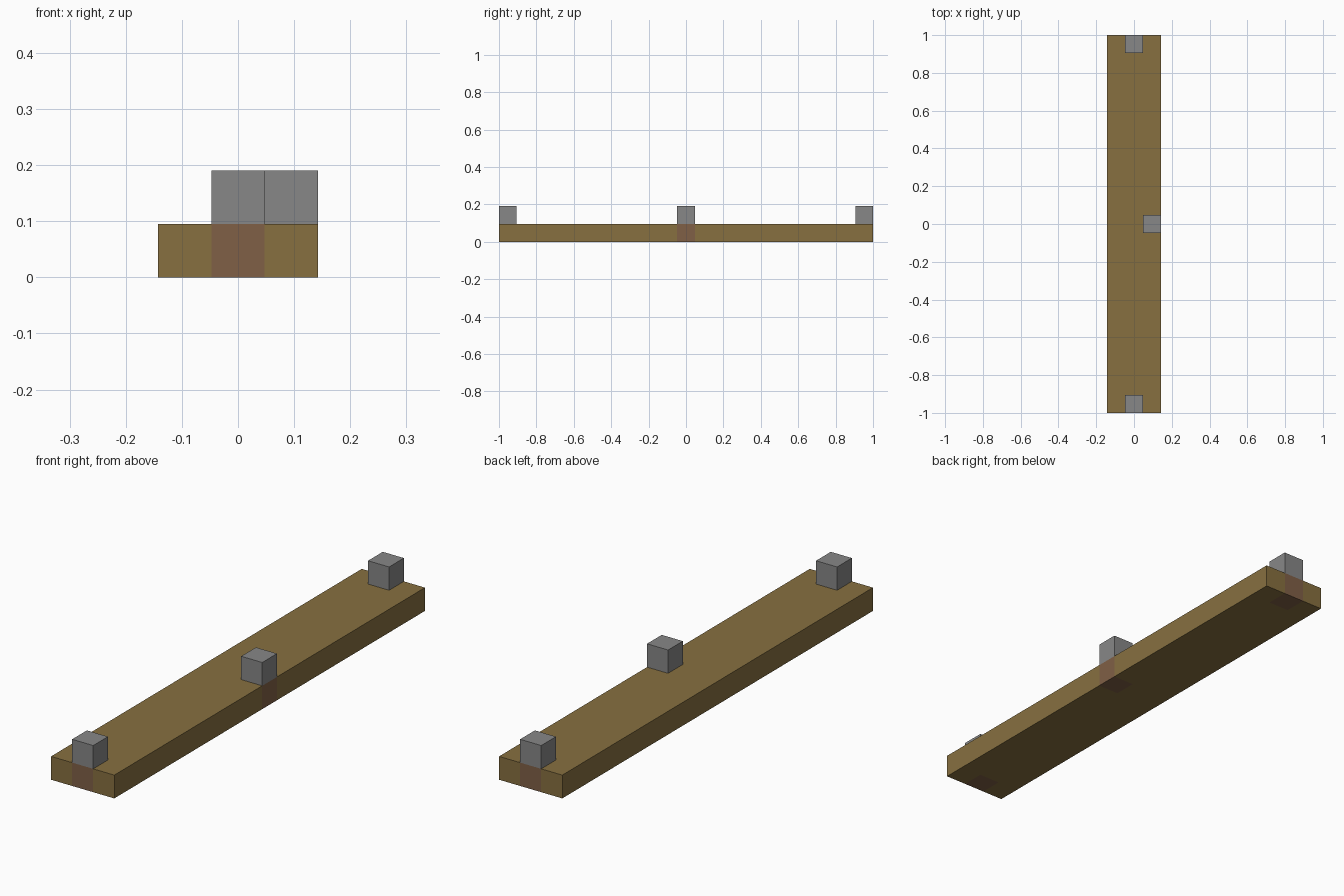
import bpy, bmesh
from mathutils import Vector

cube = bpy.data.objects.get("Cube")
if cube:
    bpy.data.objects.remove(cube, do_unlink=True)


def material(name, rgb):
    m = bpy.data.materials.new(name)
    m.use_nodes = True
    m.diffuse_color = (*rgb, 1)
    m.node_tree.nodes["Principled BSDF"].inputs["Base Color"].default_value = (*rgb, 1)
    return m


wood = material("wood_brown", (0.242, 0.162, 0.051))
stain = material("reddish_brown", (0.216, 0.117, 0.061))
grey = material("block_grey", (0.242, 0.242, 0.242))

HALF_W, HALF_L, SIZE = 0.1425, 1.0, 0.095
HALF = SIZE / 2

# Block centres: one at each end, one on the left edge
spots = {
    "front_block": (0, HALF - HALF_L),
    "back_block": (0, HALF_L - HALF),
    "side_block": (HALF_W - HALF, 0),
}


def box(name, center, size, mats, edit=None):
    bm = bmesh.new()
    bmesh.ops.create_cube(bm, size=1)
    for v in bm.verts:
        v.co = Vector(center) + v.co * Vector(size)
    if edit:
        edit(bm)
    mesh = bpy.data.meshes.new(name)
    bm.to_mesh(mesh)
    bm.free()
    for m in mats:
        mesh.materials.append(m)
    obj = bpy.data.objects.new(name, mesh)
    bpy.context.collection.objects.link(obj)
    return obj


# Cut the plank along the block edges and stain the sides and underside there
def stain_under_blocks(bm):
    cuts = {(a, round(c[a] + s * HALF, 4)) for c in spots.values() for a in (0, 1) for s in (-1, 1)}
    for axis, pos in sorted(cuts):
        if pos >= (HALF_W, HALF_L)[axis] or pos <= -(HALF_W, HALF_L)[axis]:
            continue
        co, no = Vector(), Vector()
        co[axis], no[axis] = pos, 1
        bmesh.ops.bisect_plane(bm, geom=bm.verts[:] + bm.edges[:] + bm.faces[:],
                               plane_co=co, plane_no=no)
    bm.normal_update()
    for f in bm.faces:
        p = f.calc_center_median()
        under = any(abs(p.x - x) < HALF + 0.001 and abs(p.y - y) < HALF + 0.001
                    for x, y in spots.values())
        f.material_index = int(under and f.normal.z < 0.5)


box("plank", (0, 0, HALF), (2 * HALF_W, 2 * HALF_L, SIZE), [wood, stain], stain_under_blocks)

# Blocks standing on the plank
for name, (x, y) in spots.items():
    box(name, (x, y, SIZE + HALF), (SIZE, SIZE, SIZE), [grey])
